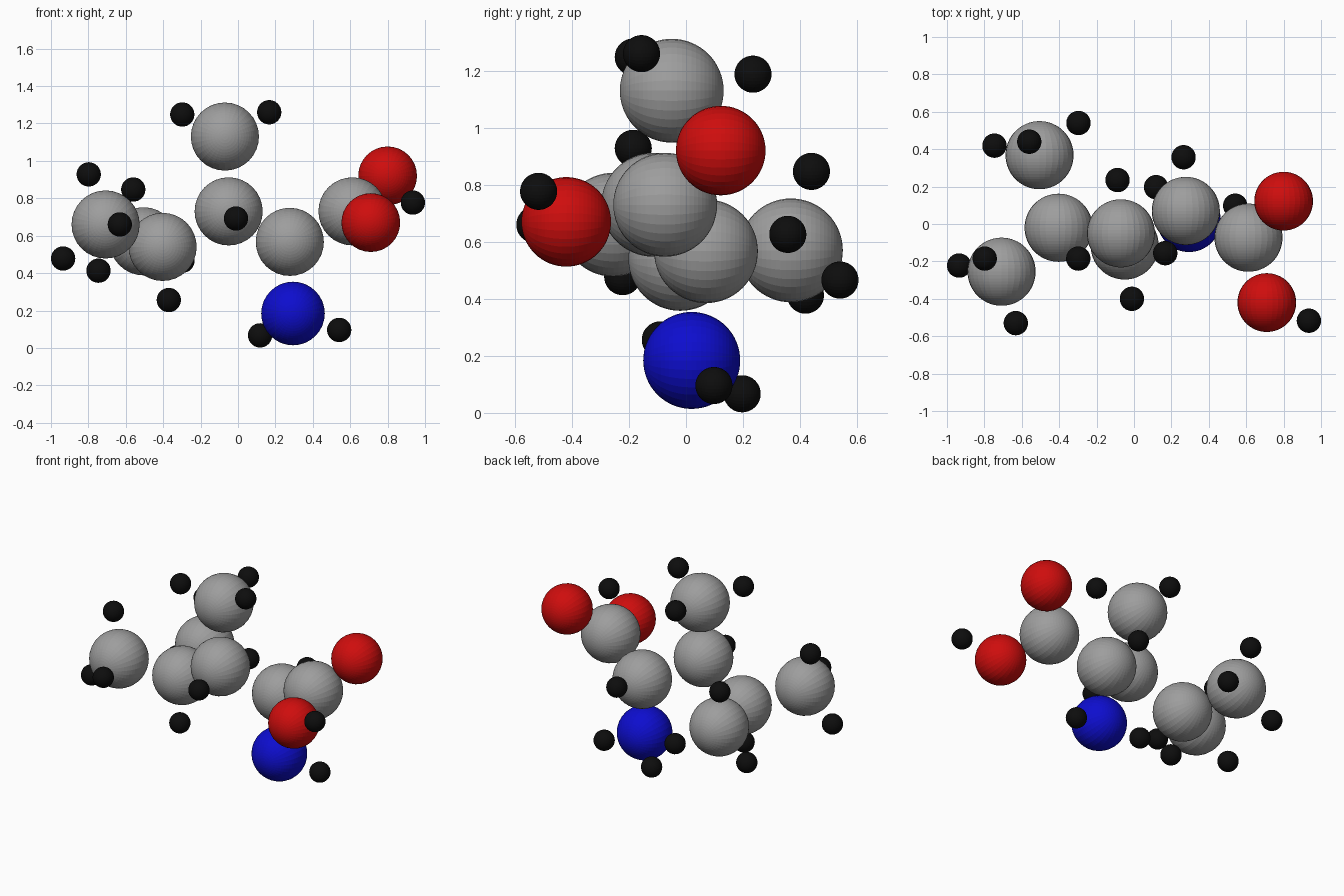
import bpy, bmesh, math
from mathutils import Matrix


def material(name, rgb):
    m = bpy.data.materials.new(name)
    m.diffuse_color = (*rgb, 1)
    return m


def ball_mesh(name, radius, mat):
    # faceted ball, poles along y
    bm = bmesh.new()
    bmesh.ops.create_uvsphere(bm, u_segments=32, v_segments=32, radius=radius,
                              matrix=Matrix.Rotation(math.pi / 2, 4, 'X'))
    me = bpy.data.meshes.new(name)
    bm.to_mesh(me)
    bm.free()
    me.materials.append(mat)
    return me


def place(name, mesh, spots):
    for i, p in enumerate(spots, 1):
        ob = bpy.data.objects.new(f"{name}_{i}", mesh)
        ob.location = p
        bpy.context.collection.objects.link(ob)


# carbon atoms: side chain, backbone, acid group
place("carbon_atom", ball_mesh("carbon", 0.182, material("mid_grey", (0.34, 0.34, 0.34))), [
    (-0.07, -0.05, 1.13), (-0.05, -0.115, 0.73), (0.277, 0.07, 0.567),
    (0.612, -0.073, 0.73), (-0.403, -0.02, 0.54), (-0.708, -0.255, 0.66),
    (-0.505, 0.368, 0.57)])

# oxygen atoms of the acid group
place("oxygen_atom", ball_mesh("oxygen", 0.157, material("red", (0.62, 0.004, 0.004))), [
    (0.80, 0.122, 0.92), (0.71, -0.42, 0.67)])

# nitrogen atom of the amine group
place("nitrogen_atom", ball_mesh("nitrogen", 0.17, material("blue", (0.004, 0.004, 0.62))), [
    (0.294, 0.02, 0.184)])

# hydrogen atoms
place("hydrogen_atom", ball_mesh("hydrogen", 0.065, material("black", (0.004, 0.004, 0.004))), [
    (-0.298, -0.185, 1.248), (0.167, -0.156, 1.26), (-0.088, 0.235, 1.188),  # top methyl
    (-0.011, -0.40, 0.692), (0.265, 0.357, 0.626), (-0.37, -0.09, 0.256),    # chain
    (-0.798, -0.185, 0.928), (-0.632, -0.53, 0.66), (-0.935, -0.222, 0.478), # front methyl
    (-0.56, 0.44, 0.847), (-0.746, 0.419, 0.413), (-0.297, 0.54, 0.466),     # back methyl
    (0.118, 0.197, 0.067), (0.541, 0.098, 0.096),                            # amine
    (0.935, -0.517, 0.777)])                                                 # hydroxyl
